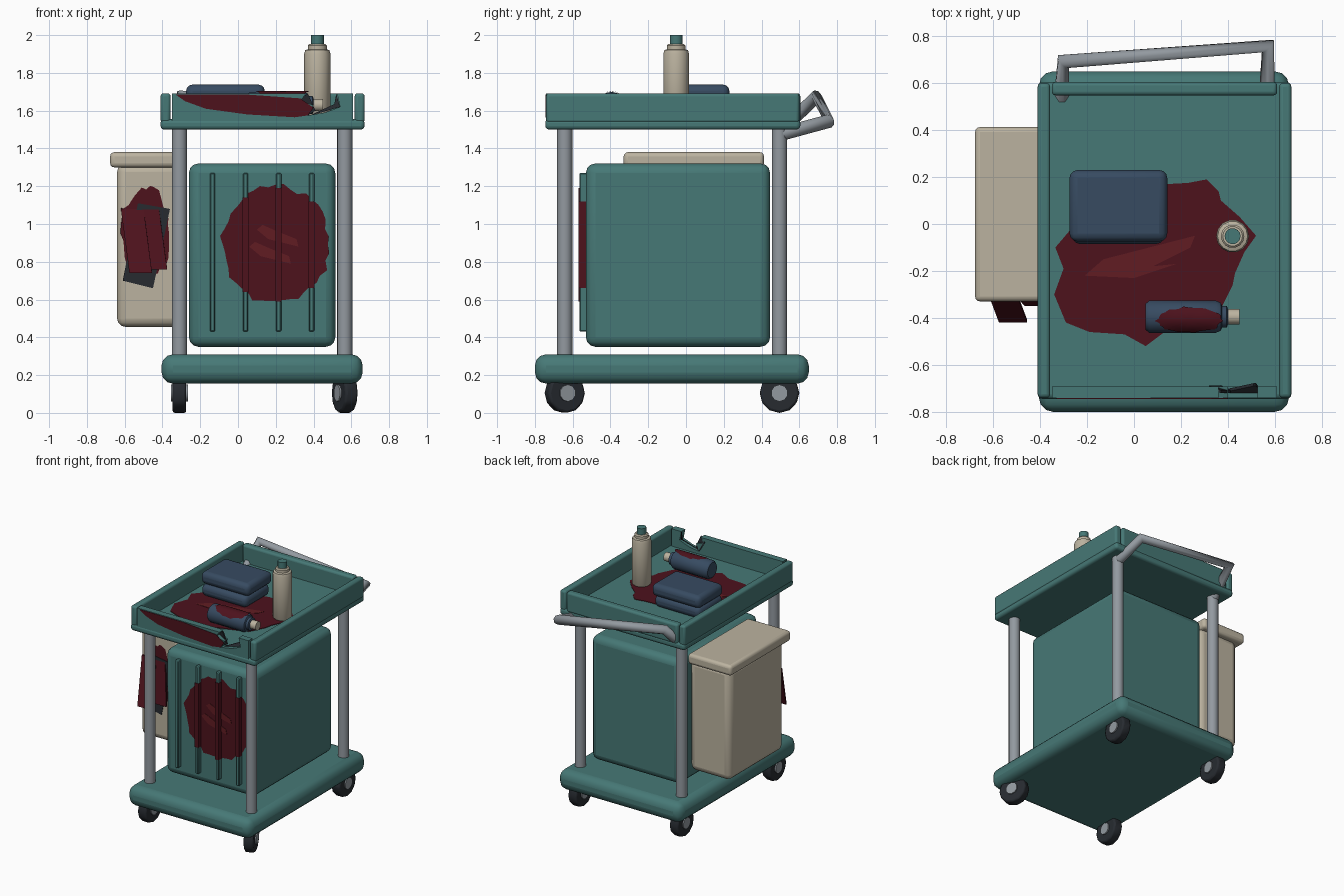
import bpy, bmesh, math, random
from mathutils import Vector, Matrix

if "Cube" in bpy.data.objects:
    bpy.data.objects.remove(bpy.data.objects["Cube"])
random.seed(4)

def material(name, c):
    m = bpy.data.materials.new(name)
    m.diffuse_color = (*c, 1)
    m.use_nodes = True
    m.node_tree.nodes["Principled BSDF"].inputs["Base Color"].default_value = m.diffuse_color
    return m

TEAL = material("teal", (0.062, 0.19, 0.182))
CREAM = material("cream", (0.50, 0.45, 0.35))
NAVY = material("navy", (0.038, 0.07, 0.12))
DARK = material("dark", (0.02, 0.024, 0.03))
RED = material("stain_red", (0.075, 0.006, 0.012))
RED2 = material("stain_streak", (0.12, 0.012, 0.016))
STEEL = material("steel", (0.29, 0.32, 0.35))

def finish(bm, name, mat, bevel=0, segments=3, smooth=True):
    bmesh.ops.recalc_face_normals(bm, faces=bm.faces)
    me = bpy.data.meshes.new(name)
    bm.to_mesh(me)
    bm.free()
    ob = bpy.data.objects.new(name, me)
    bpy.context.collection.objects.link(ob)
    me.materials.append(mat)
    if bevel:
        b = ob.modifiers.new("bevel", 'BEVEL')
        b.width, b.segments, b.limit_method = bevel, segments, 'ANGLE'
    if smooth:
        bpy.ops.object.select_all(action='DESELECT')
        ob.select_set(True)
        bpy.context.view_layer.objects.active = ob
        bpy.ops.object.shade_smooth_by_angle(angle=math.radians(40))
    return ob

def box(name, lo, hi, mat, bevel=0.0, segments=3):
    lo, hi = Vector(lo), Vector(hi)
    bm = bmesh.new()
    bmesh.ops.create_cube(bm, size=1, matrix=Matrix.Translation((lo + hi) / 2) @ Matrix.Diagonal((*(hi - lo), 1)))
    return finish(bm, name, mat, bevel, segments)

def rod(name, a, b, r, mat, sides=12, bevel=0):
    a, b = Vector(a), Vector(b)
    d = b - a
    bm = bmesh.new()
    bmesh.ops.create_cone(bm, cap_ends=True, segments=sides, radius1=r, radius2=r, depth=d.length,
                          matrix=Matrix.Translation((a + b) / 2) @ d.to_track_quat('Z', 'Y').to_matrix().to_4x4())
    return finish(bm, name, mat, bevel, 2)

def lathe(name, profile, mat, mtx, sides=14):
    bm = bmesh.new()
    rings = [[bm.verts.new(mtx @ Vector((r * math.cos(i * math.tau / sides), r * math.sin(i * math.tau / sides), z)))
              for i in range(sides)] for r, z in profile]
    for p, q in zip(rings, rings[1:]):
        for i in range(sides):
            j = (i + 1) % sides
            bm.faces.new((p[i], p[j], q[j], q[i]))
    bm.faces.new(rings[0])
    bm.faces.new(rings[-1])
    return finish(bm, name, mat)

def sheet(name, pts, mat, depth):
    """Flat 3D outline extruded along the vector depth."""
    bm = bmesh.new()
    f = bm.faces.new([bm.verts.new(p) for p in pts])
    ext = bmesh.ops.extrude_face_region(bm, geom=[f])["geom"]
    bmesh.ops.translate(bm, vec=depth, verts=[v for v in ext if isinstance(v, bmesh.types.BMVert)])
    return finish(bm, name, mat, smooth=False)

def blob(name, centre, radii, place, mat=RED, n=36, rough=0.09):
    """Ragged round stain; place() maps (u, v) onto a surface."""
    edge = [1 + random.uniform(-rough, rough) for _ in range(n)]
    bm = bmesh.new()
    mid = bm.verts.new(place(*centre))
    rings = []
    for s in (0.33, 0.66, 1):
        rings.append([bm.verts.new(place(centre[0] + s * e * radii[0] * math.cos(i * math.tau / n),
                                         centre[1] + s * e * radii[1] * math.sin(i * math.tau / n)))
                      for i, e in enumerate(edge)])
    for i in range(n):
        j = (i + 1) % n
        bm.faces.new((mid, rings[0][i], rings[0][j]))
        for p, q in zip(rings, rings[1:]):
            bm.faces.new((p[i], q[i], q[j], p[j]))
    return finish(bm, name, mat)

# base, cabinet and door ribs
box("base", (-0.405, -0.80, 0.155), (0.66, 0.65, 0.31), TEAL, 0.06)
box("cabinet", (-0.26, -0.53, 0.35), (0.515, 0.445, 1.32), TEAL, 0.05)
for i, x in enumerate((-0.135, 0.04, 0.215, 0.39)):
    box(f"door_rib_{i}", (x - 0.014, -0.565, 0.43), (x + 0.014, -0.52, 1.27), TEAL, 0.006, 1)

# posts and casters
for sx, x in (("left", -0.31), ("right", 0.565)):
    for sy, y in (("front", -0.642), ("rear", 0.495)):
        n = f"{sy}_{sx}"
        rod("post_" + n, (x, y, 0.29), (x, y, 1.52), 0.04, STEEL, 16)
        yaw = math.radians(22) if n == "front_right" else 0
        axis = Vector((math.cos(yaw), math.sin(yaw), 0))
        c = Vector((x, y, 0.105))
        rod("wheel_" + n, c - axis * 0.036, c + axis * 0.036, 0.105, DARK, 12, 0.012)
        rod("hub_" + n, c - axis * 0.045, c + axis * 0.045, 0.045, STEEL, 10)

# tray floor and lips
box("tray_floor", (-0.41, -0.745, 1.50), (0.67, 0.605, 1.555), TEAL, 0.02)
box("tray_lip_left", (-0.41, -0.74, 1.535), (-0.357, 0.60, 1.692), TEAL, 0.016)
box("tray_lip_right", (0.618, -0.74, 1.535), (0.67, 0.60, 1.692), TEAL, 0.016)
box("tray_lip_rear", (-0.35, 0.548, 1.535), (0.61, 0.605, 1.692), TEAL, 0.016)
front = [(-0.35, 1.54), (0.61, 1.54), (0.61, 1.69), (0.525, 1.69), (0.54, 1.62), (0.46, 1.59),
         (0.37, 1.575), (0.40, 1.63), (0.33, 1.65), (0.36, 1.69), (-0.35, 1.69)]
sheet("tray_lip_front_broken", [(x, -0.742, z) for x, z in front], TEAL, (0, 0.05, 0))
sheet("lip_shard_left", [(0.32, -0.70, 1.66), (0.37, -0.70, 1.575), (0.41, -0.72, 1.60), (0.37, -0.72, 1.69)],
      DARK, (0, 0.012, 0))
sheet("lip_shard_right", [(0.37, -0.72, 1.57), (0.54, -0.72, 1.62), (0.52, -0.69, 1.69), (0.51, -0.69, 1.635)],
      DARK, (0, 0.012, 0))

# bent push handle
cu = bpy.data.curves.new("push_handle", 'CURVE')
cu.dimensions, cu.bevel_depth, cu.bevel_resolution, cu.use_fill_caps = '3D', 0.036, 2, True
path = [(0.565, 0.50, 1.475), (0.57, 0.758, 1.545), (-0.30, 0.692, 1.675), (-0.31, 0.50, 1.49)]
sp = cu.splines.new('POLY')
sp.points.add(len(path) - 1)
for p, co in zip(sp.points, path):
    p.co = (*co, 1)
cu.materials.append(STEEL)
bpy.context.collection.objects.link(bpy.data.objects.new("push_handle", cu))

# waste bin on the left side
box("bin_body", (-0.64, -0.295, 0.455), (-0.29, 0.375, 1.32), CREAM, 0.045)
box("bin_lid", (-0.677, -0.33, 1.30), (-0.30, 0.413, 1.38), CREAM, 0.022)

# torn hole and flaps on the bin front
blob("bin_stain", (-0.487, 0.95), (0.128, 0.245), lambda u, v: (u, -0.299, v))
sheet("bin_hole", [(x, -0.302, z) for x, z in ((-0.53, 1.11), (-0.36, 1.08), (-0.45, 0.66), (-0.61, 0.70))],
      DARK, (0, 0.004, 0))
sheet("bin_flap_left", [(-0.62, -0.30, 1.08), (-0.50, -0.30, 1.08), (-0.455, -0.42, 0.74), (-0.575, -0.42, 0.74)],
      RED, (0, 0.012, 0.004))
sheet("bin_flap_right", [(-0.51, -0.30, 1.09), (-0.42, -0.30, 1.09), (-0.375, -0.35, 0.76), (-0.465, -0.35, 0.76)],
      RED, (0, 0.012, 0.004))

# folded towels
box("towel_lower", (-0.265, -0.085, 1.555), (0.13, 0.215, 1.645), NAVY, 0.035)
box("towel_upper", (-0.275, -0.075, 1.642), (0.142, 0.23, 1.738), NAVY, 0.035)

# standing bottle
at = Matrix.Translation((0.42, -0.052, 0))
lathe("standing_bottle", [(0.06, 1.555), (0.07, 1.57), (0.07, 1.90), (0.064, 1.92), (0.05, 1.925), (0.05, 1.945),
                          (0.042, 1.953)], CREAM, at)
lathe("standing_bottle_cap", [(0.034, 1.95), (0.034, 2.0)], TEAL, at)

# fallen bottle
lie = Matrix.Translation((0.05, -0.395, 1.63)) @ Matrix.Rotation(math.pi / 2, 4, 'Y')
lathe("fallen_bottle", [(0.058, 0), (0.07, 0.015), (0.07, 0.30), (0.06, 0.32), (0.048, 0.325), (0.048, 0.345),
                        (0.03, 0.352)], NAVY, lie)
lathe("fallen_bottle_cap", [(0.033, 0.35), (0.033, 0.40)], CREAM, lie)
blob("fallen_bottle_stain", (0.235, -0.25), (0.135, 0.85),
     lambda u, a: (u, -0.395 + 0.0735 * math.sin(a), 1.63 + 0.0735 * math.cos(a)))

# spill on the tray
spill = [(-0.25, 0.0), (0.14, 0.17), (0.23, 0.175), (0.31, 0.19), (0.36, 0.14), (0.37, 0.10), (0.45, 0.03),
         (0.52, -0.05), (0.47, -0.12), (0.43, -0.21), (0.42, -0.26), (0.36, -0.38), (0.13, -0.46), (0.05, -0.52),
         (-0.04, -0.47), (-0.19, -0.46), (-0.29, -0.42), (-0.34, -0.30), (-0.30, -0.19), (-0.335, -0.10)]
sheet("tray_stain", [(x, y, 1.553) for x, y in spill], RED, (0, 0, 0.006))
streak = [(-0.21, -0.22), (-0.13, -0.15), (0.26, -0.05), (0.24, -0.10), (0.08, -0.18), (0.18, -0.17), (0.0, -0.23)]
sheet("tray_stain_streak", [(x, y, 1.557) for x, y in streak], RED2, (0, 0, 0.004))

# stain on the cabinet front, carried over the ribs
blob("cabinet_stain", (0.20, 0.89), (0.285, 0.31), lambda u, v: (u, -0.534, v), n=44, rough=0.05)
for i, (x, lo, hi) in enumerate(((0.04, 0.64, 1.14), (0.215, 0.59, 1.19), (0.39, 0.66, 1.12))):
    box(f"rib_stain_{i}", (x - 0.016, -0.568, lo), (x + 0.016, -0.53, hi), RED)
for i, (x, z) in enumerate(((0.17, 0.84), (0.21, 0.93))):
    pts = [(-0.11, 0.04), (-0.05, -0.01), (0.11, -0.05), (0.10, -0.01), (0.0, 0.03), (-0.08, 0.065)]
    sheet(f"cabinet_streak_{i}", [(x + u, -0.537, z + v) for u, v in pts], RED2, (0, 0.003, 0))

# smear on the front lip
smear = [(-0.33, 1.685), (0.05, 1.685), (0.33, 1.665), (0.40, 1.615), (0.37, 1.575), (0.30, 1.565), (0.05, 1.58),
         (-0.17, 1.61), (-0.28, 1.65)]
sheet("lip_stain", [(x, -0.745, z) for x, z in smear], RED, (0, 0.004, 0))
